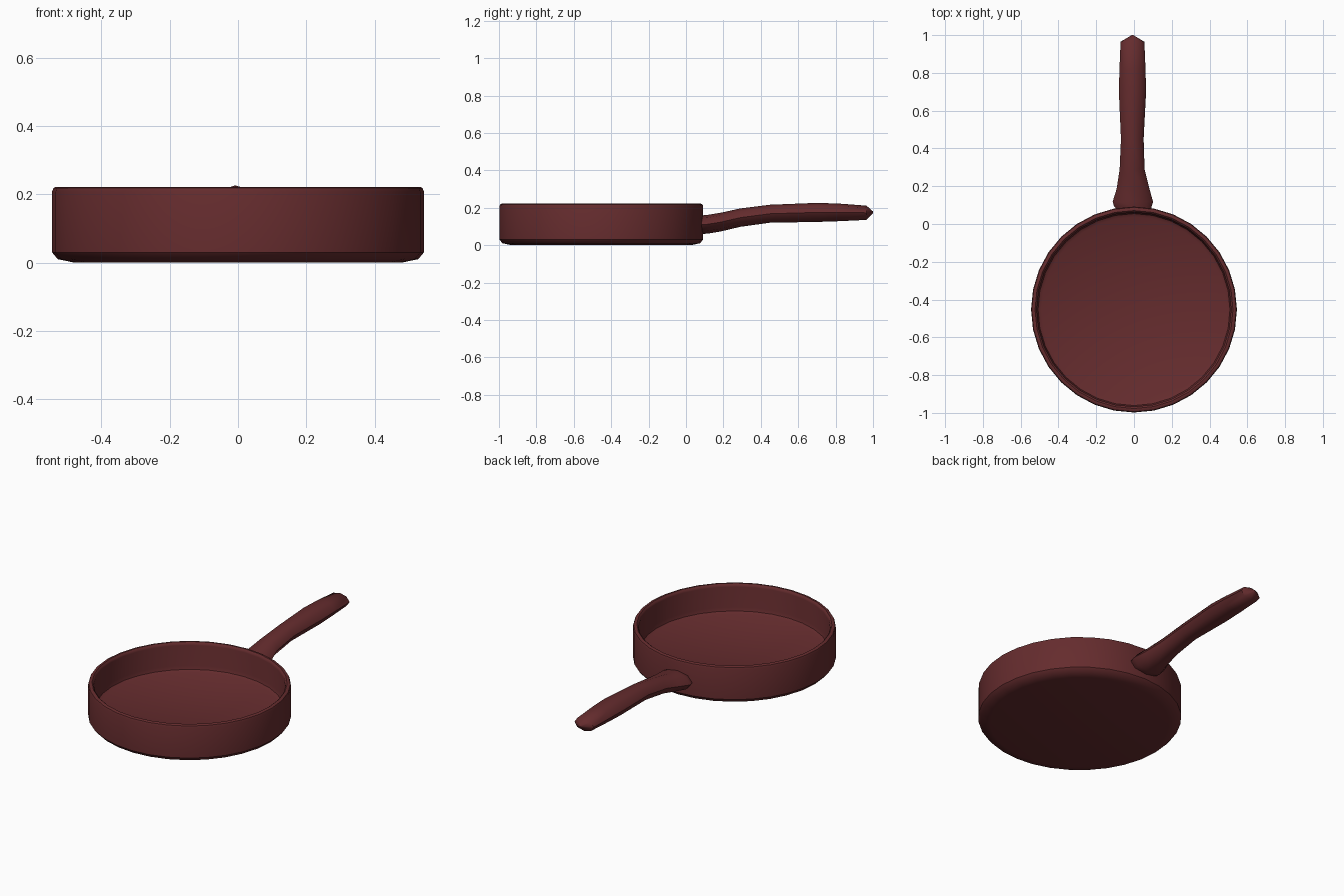
import bpy, bmesh
from math import sin, cos, pi
from mathutils import Vector

if "Cube" in bpy.data.objects:
    bpy.data.objects.remove(bpy.data.objects["Cube"])

mat = bpy.data.materials.new("dark_red")
mat.diffuse_color = (0.13, 0.025, 0.027, 1)
mat.use_nodes = True
mat.node_tree.nodes["Principled BSDF"].inputs["Base Color"].default_value = mat.diffuse_color


def finish(name, bm, angle):
    bmesh.ops.recalc_face_normals(bm, faces=bm.faces)
    me = bpy.data.meshes.new(name)
    bm.to_mesh(me)
    bm.free()
    ob = bpy.data.objects.new(name, me)
    bpy.context.collection.objects.link(ob)
    me.materials.append(mat)
    bpy.ops.object.select_all(action='DESELECT')
    ob.select_set(True)
    bpy.context.view_layer.objects.active = ob
    bpy.ops.object.shade_smooth_by_angle(angle=angle)
    return ob


def skin(name, rings, angle):
    """Bridge rings of points; cap both ends."""
    bm = bmesh.new()
    loops = [[bm.verts.new(p) for p in r] for r in rings]
    n = len(loops[0])
    for a, b in zip(loops, loops[1:]):
        for i in range(n):
            j = (i + 1) % n
            bm.faces.new((a[i], a[j], b[j], b[i]))
    bm.faces.new(loops[0])
    bm.faces.new(loops[-1])
    return finish(name, bm, angle)


def ellipse(c, rx, rz, n, horizontal=False):
    pts = []
    for i in range(n):
        a = 2 * pi * i / n
        u, v = rx * cos(a), rz * sin(a)
        pts.append(Vector(c) + (Vector((u, v, 0)) if horizontal else Vector((u, 0, v))))
    return pts


# Pan body: outer wall, rounded rim, inner wall and floor (radius, z)
profile = [(0.48, 0.0), (0.528, 0.01), (0.545, 0.03), (0.545, 0.207), (0.541, 0.218),
           (0.533, 0.222), (0.524, 0.222), (0.517, 0.216), (0.514, 0.205),
           (0.514, 0.085), (0.508, 0.065), (0.49, 0.055)]
skin("pan_body", [ellipse((0, -0.453, z), r, r, 32, True) for r, z in profile], 0.7)

# Handle: sections along y (y, centre x, centre z, half width, half height)
sections = [(0.075, 0.0, 0.11, 0.09, 0.045), (0.095, -0.006, 0.11, 0.1, 0.05),
            (0.118, -0.006, 0.112, 0.107, 0.05), (0.185, -0.005, 0.123, 0.087, 0.05),
            (0.29, -0.01, 0.147, 0.066, 0.049), (0.45, -0.009, 0.168, 0.06, 0.048),
            (0.70, -0.008, 0.175, 0.072, 0.051), (0.82, -0.008, 0.175, 0.069, 0.047),
            (0.965, -0.008, 0.173, 0.063, 0.038), (1.0, -0.008, 0.176, 0.004, 0.004)]
skin("handle", [ellipse((x, y, z), w, h, 8) for y, x, z, w, h in sections], 0.8)
